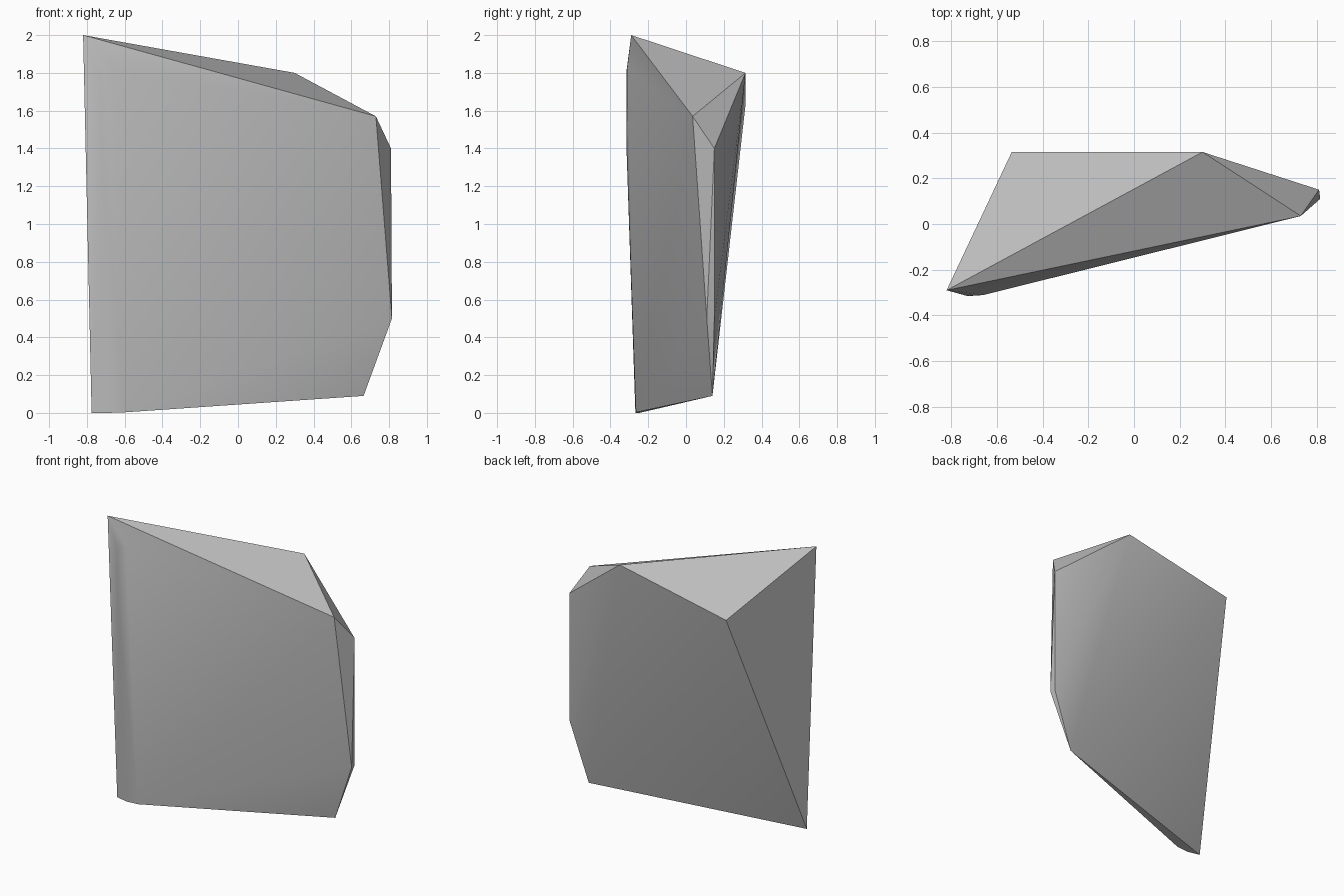
import bpy
import bmesh
import math

cube = bpy.data.objects.get("Cube")
if cube:
    bpy.data.objects.remove(cube, do_unlink=True)

# Single stone grey
stone = bpy.data.materials.new("stone_grey")
stone.use_nodes = True
grey = (0.5, 0.5, 0.5, 1)
stone.diffuse_color = grey
bsdf = stone.node_tree.nodes["Principled BSDF"]
bsdf.inputs["Base Color"].default_value = grey
bsdf.inputs["Roughness"].default_value = 0.9

# Corners of the chipped slab
peak_and_back = [(-0.82, -0.29, 2.0), (0.30, 0.315, 1.80), (-0.535, 0.315, 1.63)]
chipped_side = [(0.73, 0.035, 1.57), (0.81, 0.15, 1.40), (0.815, 0.11, 0.50),
                (0.81, 0.15, 0.50), (0.665, 0.14, 0.09)]
# Rounded front edge, top to bottom
worn_edge = [(-0.66, -0.311, 1.83), (-0.73, -0.315, 1.81), (-0.72, -0.315, 1.40),
             (-0.775, -0.247, 0), (-0.69, -0.268, 0), (-0.6, -0.265, 0.003)]

# Wrap the corners in a convex hull
bm = bmesh.new()
for corner in peak_and_back + chipped_side + worn_edge:
    bm.verts.new(corner)
hull = bmesh.ops.convex_hull(bm, input=bm.verts)
loose = [v for v in bm.verts if not v.link_faces]
bmesh.ops.delete(bm, geom=loose, context='VERTS')
bmesh.ops.recalc_face_normals(bm, faces=bm.faces)
mesh = bpy.data.meshes.new("rock")
bm.to_mesh(mesh)
bm.free()
mesh.materials.append(stone)

rock = bpy.data.objects.new("rock", mesh)
bpy.context.collection.objects.link(rock)
bpy.ops.object.select_all(action='DESELECT')
bpy.context.view_layer.objects.active = rock
rock.select_set(True)
bpy.ops.object.shade_smooth_by_angle(angle=math.radians(30))
